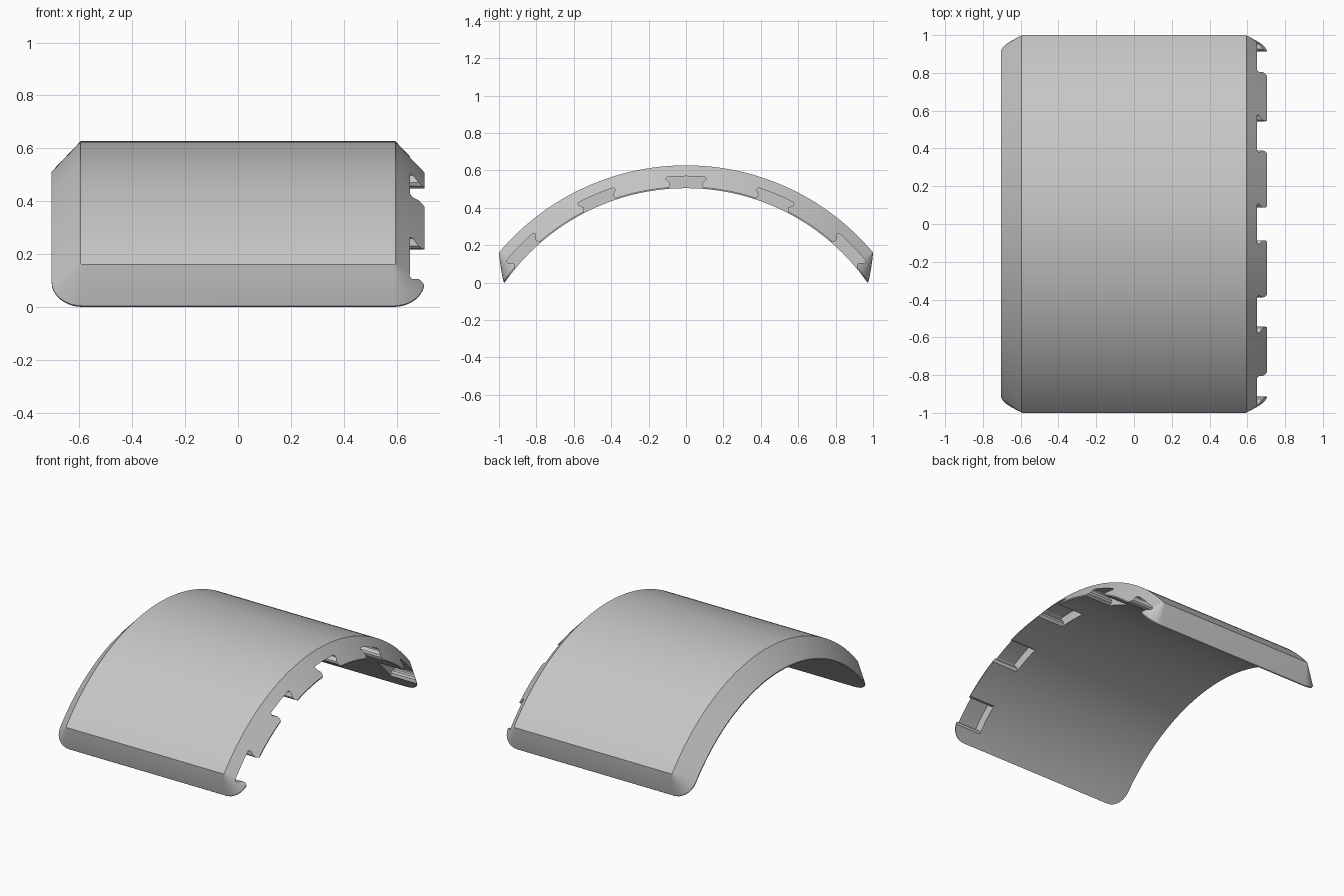
import bpy
import bmesh
from math import sin, cos, pi, radians

cube = bpy.data.objects.get("Cube")
if cube:
    bpy.data.objects.remove(cube, do_unlink=True)

# Radii of the curved plate; the arc axis runs along x
R_OUT, R_LIP, R_IN = 1.306, 1.191, 1.184
OUTER_ANGLE, INNER_ANGLE = radians(50), radians(55)
AXIS_Z = -R_IN * cos(INNER_ANGLE)

grey = bpy.data.materials.new("light_grey")
grey.use_nodes = True
colour = (0.57, 0.57, 0.57, 1)
grey.diffuse_color = colour
grey.node_tree.nodes["Principled BSDF"].inputs["Base Color"].default_value = colour


def make_object(name, bm):
    bmesh.ops.recalc_face_normals(bm, faces=bm.faces[:])
    mesh = bpy.data.meshes.new(name)
    bm.to_mesh(mesh)
    bm.free()
    obj = bpy.data.objects.new(name, mesh)
    bpy.context.collection.objects.link(obj)
    return obj


def loft(bm, rings):
    """Join closed rings of points into a capped solid."""
    rows = [[bm.verts.new(p) for p in ring] for ring in rings]
    for a, b in zip(rows, rows[1:]):
        for i in range(len(a)):
            j = (i + 1) % len(a)
            bm.faces.new((a[i], a[j], b[j], b[i]))
    bm.faces.new(rows[0])
    bm.faces.new(rows[-1])


def rounded_rect(half_x, half_y, corner, z, steps=10):
    ring = []
    for quarter, (sx, sy) in enumerate(((1, 1), (-1, 1), (-1, -1), (1, -1))):
        for k in range(steps + 1):
            a = (quarter + k / steps) * pi / 2
            ring.append((sx * (half_x - corner) + corner * cos(a),
                         sy * (half_y - corner) + corner * sin(a), z))
    return ring


# Unrolled plate with bevelled rim: y is arc length, z is radius
bm = bmesh.new()
foot_y = INNER_ANGLE * R_IN
loft(bm, [rounded_rect(0.705, foot_y, 0.115, R_IN),
          rounded_rect(0.705, foot_y, 0.115, R_LIP),
          rounded_rect(0.595, OUTER_ANGLE * R_IN, 0.006, R_OUT)])
flat = make_object("flat_plate", bm)

# Dovetail pockets along the underside of one rim: (half width, radius)
profile = [(0.100, 1.10), (0.100, 1.184), (0.087, 1.200), (0.087, 1.214),
           (0.107, 1.235), (0.106, 1.243), (0.099, 1.248)]
half = [(w * R_IN / r, r) for w, r in profile]
section = half + [(-w, r) for w, r in reversed(half)]
bm = bmesh.new()
for i in range(-2, 3):
    mid = radians(22.8 * i) * R_IN
    loft(bm, [[(x, mid + w, r) for w, r in section] for x in (0.51, 0.8)])
cutter = make_object("pocket_cutter", bm)
cutter.hide_render = True

cut = flat.modifiers.new("pockets", "BOOLEAN")
cut.operation = "DIFFERENCE"
cut.solver = "EXACT"
cut.object = cutter
bpy.context.view_layer.update()
result = flat.evaluated_get(bpy.context.evaluated_depsgraph_get())
bm = bmesh.new()
bm.from_mesh(result.to_mesh())
bpy.data.objects.remove(flat, do_unlink=True)
bpy.data.objects.remove(cutter, do_unlink=True)

# Slice into narrow strips, then roll around the axis
for step in range(-36, 37):
    bmesh.ops.bisect_plane(bm, geom=bm.verts[:] + bm.edges[:] + bm.faces[:],
                           plane_co=(0, radians(1.5 * step) * R_IN, 0),
                           plane_no=(0, 1, 0), dist=1e-5)
for v in bm.verts:
    angle, radius = v.co.y / R_IN, v.co.z
    v.co.y = radius * sin(angle)
    v.co.z = radius * cos(angle) + AXIS_Z

plate = make_object("curved_plate", bm)
plate.data.materials.clear()
plate.data.materials.append(grey)
for face in plate.data.polygons:
    face.material_index = 0

bpy.ops.object.select_all(action="DESELECT")
plate.select_set(True)
bpy.context.view_layer.objects.active = plate
bpy.ops.object.shade_smooth_by_angle(angle=radians(25))
